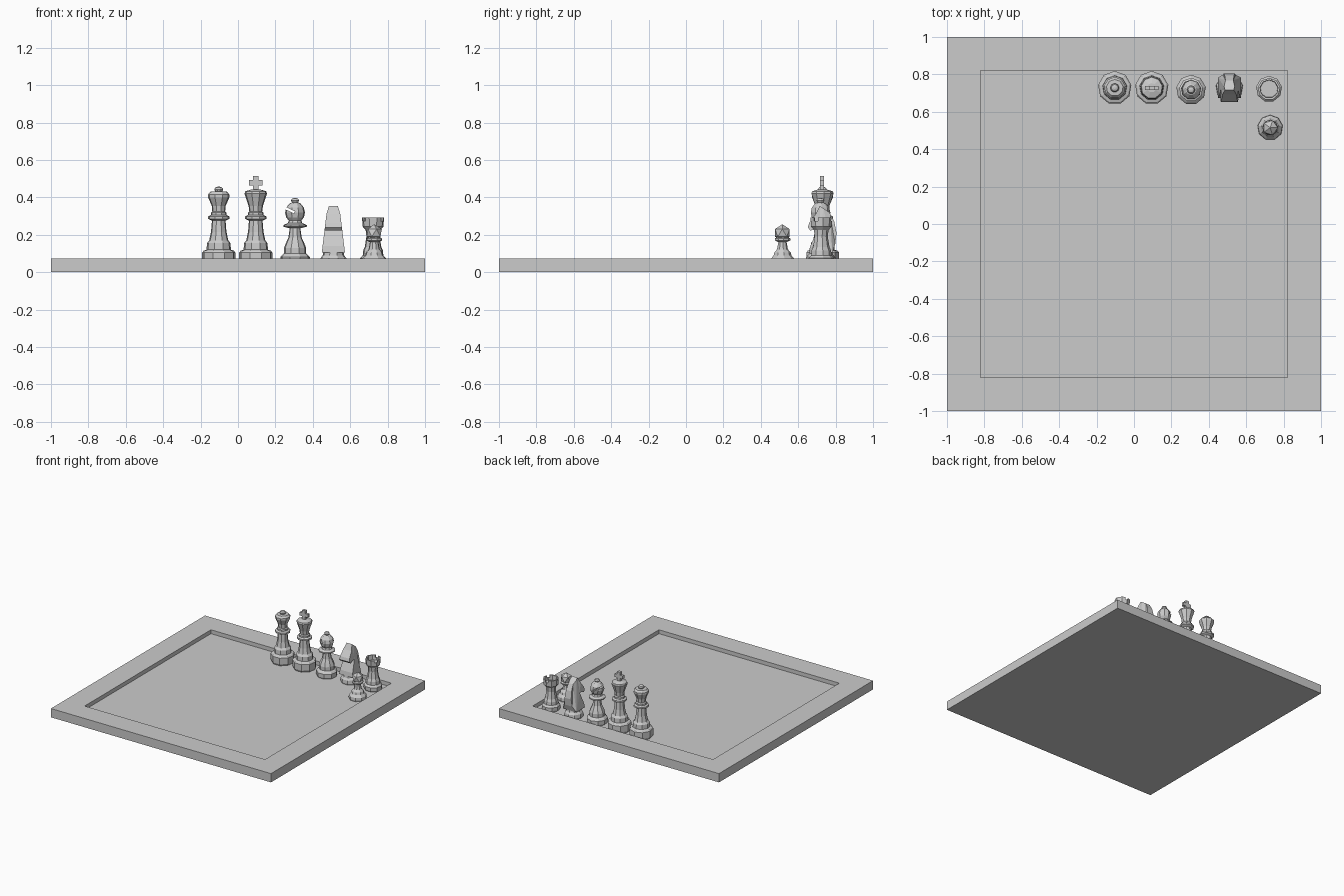
import bpy, bmesh, math
from mathutils import Matrix, Vector

FLOOR = 0.04


def finish(bm, name, loc=(0, 0, 0)):
    bmesh.ops.recalc_face_normals(bm, faces=bm.faces[:])
    me = bpy.data.meshes.new(name)
    bm.to_mesh(me)
    bm.free()
    ob = bpy.data.objects.new(name, me)
    ob.location = loc
    bpy.context.collection.objects.link(ob)
    return ob


def lathe(bm, profile, sides=9):
    # Turned shape: (radius, z) points, closed at both ends
    rings = []
    for r, z in profile:
        rings.append([bm.verts.new((-r * math.sin(a), r * math.cos(a), z))
                      for a in (2 * math.pi * i / sides for i in range(sides))])
    for lo, hi in zip(rings, rings[1:]):
        for i in range(sides):
            j = (i + 1) % sides
            bm.faces.new((lo[i], lo[j], hi[j], hi[i]))
    bm.faces.new(rings[0][::-1])
    bm.faces.new(rings[-1])


def box(bm, size, centre, rot=Matrix()):
    m = Matrix.Translation(centre) @ rot @ Matrix.Diagonal((*size, 1))
    bmesh.ops.create_cube(bm, size=1, matrix=m)


def cut(ob, cutter):
    cutter.hide_render = True
    cutter.hide_viewport = True
    mod = ob.modifiers.new("cut", 'BOOLEAN')
    mod.operation = 'DIFFERENCE'
    mod.solver = 'EXACT'
    mod.object = cutter


# Board with sunken playing field
bm = bmesh.new()
rings = [[bm.verts.new((sx * h, sy * h, z)) for sx, sy in ((-1, -1), (1, -1), (1, 1), (-1, 1))]
         for h, z in ((1, 0), (1, 0.072), (0.82, 0.072), (0.82, FLOOR))]
for lo, hi in zip(rings, rings[1:]):
    for i in range(4):
        j = (i + 1) % 4
        bm.faces.new((lo[i], lo[j], hi[j], hi[i]))
bm.faces.new(rings[0][::-1])
bm.faces.new(rings[-1])
finish(bm, "board")

# Shared foot and stem of the two tall pieces
tall = [(0.083, FLOOR), (0.09, 0.055), (0.09, 0.105), (0.082, 0.115), (0.066, 0.12),
        (0.064, 0.155), (0.052, 0.17), (0.042, 0.215), (0.037, 0.275),
        (0.058, 0.285), (0.058, 0.298), (0.043, 0.305), (0.043, 0.318), (0.035, 0.325)]

# Queen
bm = bmesh.new()
lathe(bm, tall + [(0.038, 0.355), (0.058, 0.4), (0.058, 0.415), (0.045, 0.43), (0.02, 0.432),
                  (0.024, 0.443), (0.018, 0.453), (0.006, 0.457)])
finish(bm, "queen", (-0.103, 0.728, 0))

# King with cross
bm = bmesh.new()
lathe(bm, tall + [(0.039, 0.355), (0.061, 0.42), (0.057, 0.432), (0.025, 0.442)])
box(bm, (0.028, 0.022, 0.08), (0, 0, 0.475))
for s in (-1, 1):
    box(bm, (0.023, 0.022, 0.027), (s * 0.0255, 0, 0.478))
finish(bm, "king", (0.095, 0.728, 0))

# Bishop with slanted slit in the head
bm = bmesh.new()
lathe(bm, [(0.076, FLOOR), (0.08, 0.05), (0.08, 0.08), (0.072, 0.09), (0.06, 0.1),
           (0.06, 0.13), (0.05, 0.155), (0.036, 0.185), (0.029, 0.235), (0.064, 0.243),
           (0.064, 0.252), (0.04, 0.262), (0.034, 0.275), (0.048, 0.293), (0.054, 0.318),
           (0.048, 0.345), (0.03, 0.367), (0.016, 0.373), (0.022, 0.383), (0.016, 0.393),
           (0.005, 0.396)])
bishop = finish(bm, "bishop", (0.305, 0.718, 0))
bm = bmesh.new()
box(bm, (0.08, 0.2, 0.012), (0.265, 0.718, 0.337), Matrix.Rotation(math.radians(25), 4, 'Y'))
cut(bishop, finish(bm, "slit_cutter"))

# Knight: turned foot plus a tapering side profile of (y, z)
bm = bmesh.new()
lathe(bm, [(0.07, FLOOR), (0.073, 0.05), (0.07, 0.075), (0.058, 0.09), (0.055, 0.11)])
profile = [(-0.055, 0.105), (-0.05, 0.14), (-0.03, 0.19), (-0.012, 0.235), (-0.035, 0.235),
           (-0.062, 0.222), (-0.077, 0.238), (-0.07, 0.262), (-0.035, 0.31), (-0.012, 0.355),
           (0.008, 0.34), (0.04, 0.318), (0.065, 0.27), (0.077, 0.21), (0.07, 0.15),
           (0.055, 0.105)]


def half_width(z):
    return 0.062 - 0.122 * (z - 0.105) if z < 0.31 else 0.037 - 0.3 * (z - 0.31)


left, right = ([bm.verts.new((s * half_width(z) * (0.6 if y > 0.03 and z > 0.12 else 1), y, z))
                for y, z in profile] for s in (-1, 1))
for i in range(len(profile)):
    j = (i + 1) % len(profile)
    bm.faces.new((left[i], left[j], right[j], right[i]))
sides = [bm.faces.new(left[::-1]), bm.faces.new(right)]
bmesh.ops.triangulate(bm, faces=sides)
finish(bm, "knight", (0.51, 0.728, 0))

# Rook with hollow notched crown
bm = bmesh.new()
lathe(bm, [(0.066, FLOOR), (0.07, 0.05), (0.07, 0.075), (0.056, 0.09), (0.054, 0.115),
           (0.045, 0.135), (0.036, 0.19), (0.04, 0.225), (0.056, 0.243), (0.06, 0.292),
           (0.049, 0.292), (0.047, 0.255)])
rook = finish(bm, "rook", (0.722, 0.722, 0))
bm = bmesh.new()
for k in range(3):
    a = math.radians(90 + 120 * k)
    box(bm, (0.05, 0.025, 0.04), (0.722 + 0.055 * math.cos(a), 0.722 + 0.055 * math.sin(a), 0.294),
        Matrix.Rotation(a, 4, 'Z'))
cut(rook, finish(bm, "notch_cutter"))

# Pawn with faceted ball head
bm = bmesh.new()
lathe(bm, [(0.065, FLOOR), (0.068, 0.05), (0.066, 0.07), (0.05, 0.088), (0.045, 0.105),
           (0.03, 0.122), (0.023, 0.16), (0.043, 0.17), (0.043, 0.18), (0.025, 0.19),
           (0.025, 0.205)])
bmesh.ops.create_icosphere(bm, subdivisions=1, radius=0.046, matrix=Matrix.Translation((0, 0, 0.21)))
finish(bm, "pawn", (0.728, 0.515, 0))
